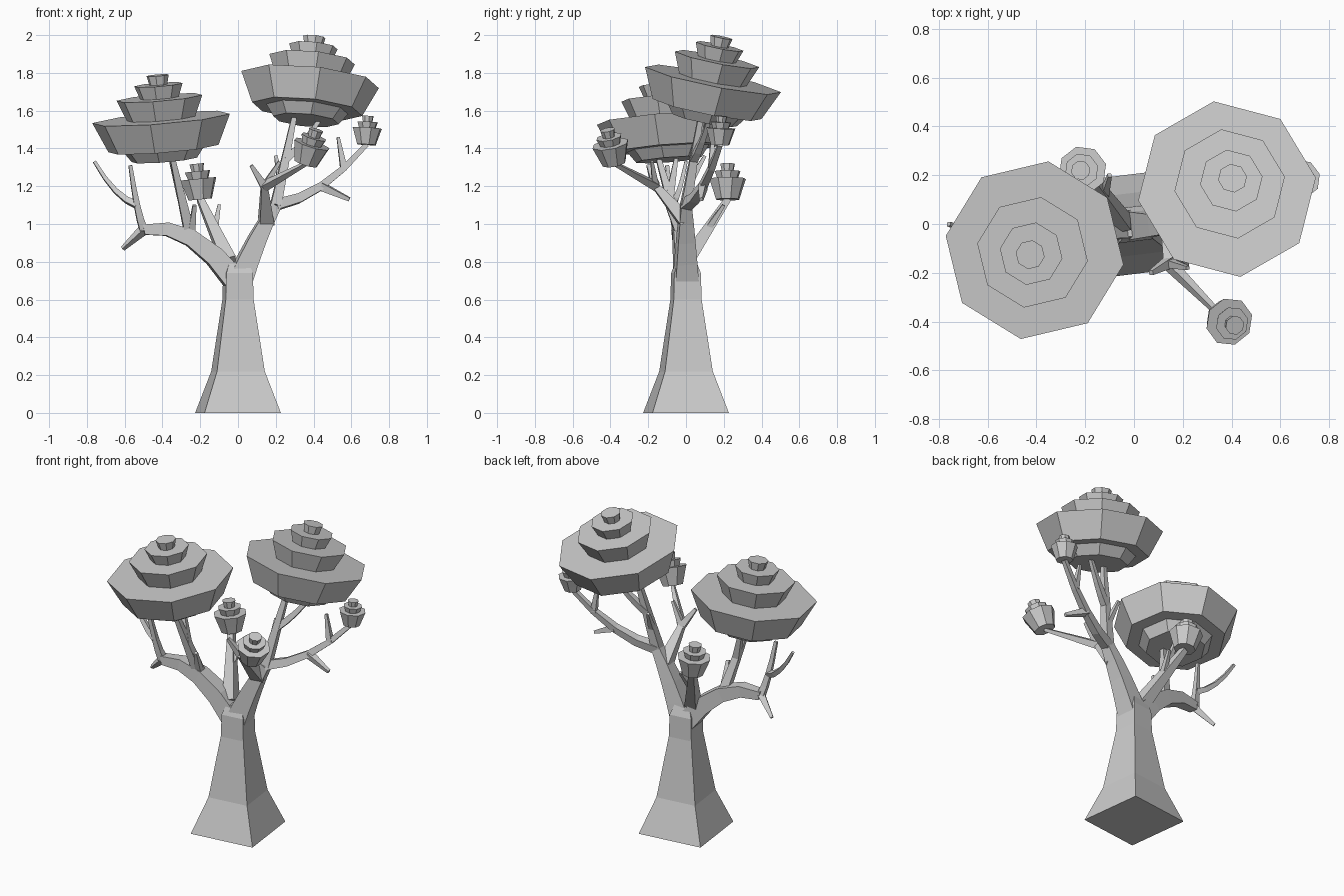
import bpy, bmesh, math
from mathutils import Vector, Quaternion

default_cube = bpy.data.objects.get("Cube")
if default_cube:
    bpy.data.objects.remove(default_cube)

# One plain grey for the whole tree
grey = bpy.data.materials.new("plain_grey")
grey.use_nodes = True
grey.diffuse_color = (0.6, 0.6, 0.6, 1)
grey.node_tree.nodes["Principled BSDF"].inputs["Base Color"].default_value = grey.diffuse_color

UP = Vector((0, 0, 1))


def ring(center, rotation, radius, sides, turn):
    """Regular polygon of points around a centre."""
    angles = [math.radians(turn) + math.tau * k / sides for k in range(sides)]
    return [center + rotation @ Vector((math.cos(a), math.sin(a), 0)) * radius for a in angles]


def skin(name, rings):
    """Closed flat-shaded mesh bridging a list of matching rings."""
    bm = bmesh.new()
    loops = [[bm.verts.new(point) for point in points] for points in rings]
    for low, high in zip(loops, loops[1:]):
        for i in range(len(low)):
            bm.faces.new((low[i - 1], low[i], high[i], high[i - 1]))
    bm.faces.new(loops[0])
    bm.faces.new(loops[-1])
    bmesh.ops.recalc_face_normals(bm, faces=bm.faces)
    mesh = bpy.data.meshes.new(name)
    bm.to_mesh(mesh)
    bm.free()
    mesh.materials.append(grey)
    bpy.context.collection.objects.link(bpy.data.objects.new(name, mesh))


def limb(name, start, tip, thick, arch=0):
    """Square tapering limb, arched up or sagging down; returns its path."""
    start, tip = Vector(start), Vector(tip)
    middle = (start + tip) / 2 + UP * arch
    steps = [k / 4 for k in range(5)]
    path = [start * (1 - t) ** 2 + middle * 2 * t * (1 - t) + tip * t * t for t in steps]
    rings, rotation, previous = [], Quaternion(), UP
    for point, t in zip(path, steps):
        heading = ((middle - start) * (1 - t) + (tip - middle) * t).normalized()
        rotation = previous.rotation_difference(heading) @ rotation
        previous = heading
        rings.append(ring(point, rotation, thick * (1 - 0.55 * t), sides=4, turn=52))
    skin(name, rings)
    return path


def crown(name, base, lean, tiers, turn=15, size=1):
    """Stack of flared octagonal tiers along a leaning axis."""
    axis = Vector(lean).normalized()
    rotation = UP.rotation_difference(axis)
    center, rings = Vector(base), []
    for rim, height in tiers:
        rings.append(ring(center, rotation, rim * size * 0.8, sides=8, turn=turn))
        center = center + axis * height * size
        rings.append(ring(center, rotation, rim * size, sides=8, turn=turn))
    skin(name, rings)


# Trunk with a flared foot
trunk_levels = ((0, 0.288), (0.22, 0.18), (0.6, 0.105), (0.74, 0.1), (0.8, 0.07))
skin("trunk", [ring(UP * height, Quaternion(), radius, sides=4, turn=52)
               for height, radius in trunk_levels])
crotch = (0, 0, 0.68)

# Left limb with its canopy stems and outer branch
left_limb = limb("left_limb", crotch, (0.2, 0, 1.1), thick=0.09, arch=0.05)
left_stem = limb("left_canopy_stem", left_limb[4], (0.3, 0.08, 1.58), thick=0.04)
limb("left_canopy_fork", left_stem[2], (0.45, 0.13, 1.58), thick=0.03, arch=-0.04)
limb("left_stem_twig", left_stem[1], (0.2, 0.1, 1.36), thick=0.025)
left_branch = limb("left_outer_branch", left_limb[4], (0.68, 0.18, 1.42), thick=0.04, arch=-0.12)
limb("left_low_twig", left_branch[2], (0.59, 0.08, 1.13), thick=0.03)
limb("left_high_twig", left_branch[3], (0.53, 0.14, 1.46), thick=0.025)

# Front branch growing from the left limb
front_branch = limb("front_branch", left_limb[3], (0.14, -0.16, 1.2), thick=0.055)
front_stem = limb("front_stem", front_branch[4], (0.36, -0.38, 1.32), thick=0.03)
limb("front_twig", front_branch[4], (0.07, -0.2, 1.31), thick=0.03)
limb("front_side_twig", front_branch[4], (0.22, -0.18, 1.33), thick=0.025)

# Right limb with its canopy stems and twigs
right_limb = limb("right_limb", crotch, (-0.5, -0.05, 0.97), thick=0.085, arch=0.2)
right_stem = limb("right_canopy_stem", right_limb[2], (-0.35, -0.15, 1.36), thick=0.04)
limb("right_canopy_fork", right_stem[2], (-0.36, -0.05, 1.36), thick=0.03)
limb("right_inner_twig", right_limb[2], (-0.23, -0.1, 1.1), thick=0.03)
right_twig = limb("right_upright_twig", right_limb[4], (-0.57, -0.1, 1.31), thick=0.03, arch=-0.08)
limb("right_outer_twig", right_twig[2], (-0.76, 0, 1.33), thick=0.025, arch=-0.08)
limb("right_low_twig", right_limb[4], (-0.61, 0, 0.87), thick=0.03)

# Back branch with its twig
back_branch = limb("back_branch", (-0.05, 0, 0.8), (-0.2, 0.22, 1.13), thick=0.055)
limb("back_twig", back_branch[2], (-0.1, 0.2, 1.1), thick=0.025)

# Two broad canopies, then a small tuft on each long branch; tiers are (rim, height)
broad = ((0.22, 0.06), (0.37, 0.16), (0.23, 0.11), (0.13, 0.07), (0.06, 0.05))
crown("left_canopy", (0.36, 0.1, 1.55), (0.1, 0.2, 1), broad, turn=8)
crown("right_canopy", (-0.39, -0.09, 1.34), (-0.08, -0.08, 1), broad, turn=36)

small = ((0.08, 0.05), (0.1, 0.06), (0.07, 0.04), (0.04, 0.04))
crown("back_tuft", back_branch[4], (-0.1, 0, 1), small)
crown("front_tuft", front_stem[4], (0.3, -0.2, 1), small)
crown("left_tuft", left_branch[4], (0.05, 0.05, 1), small, size=0.8)
